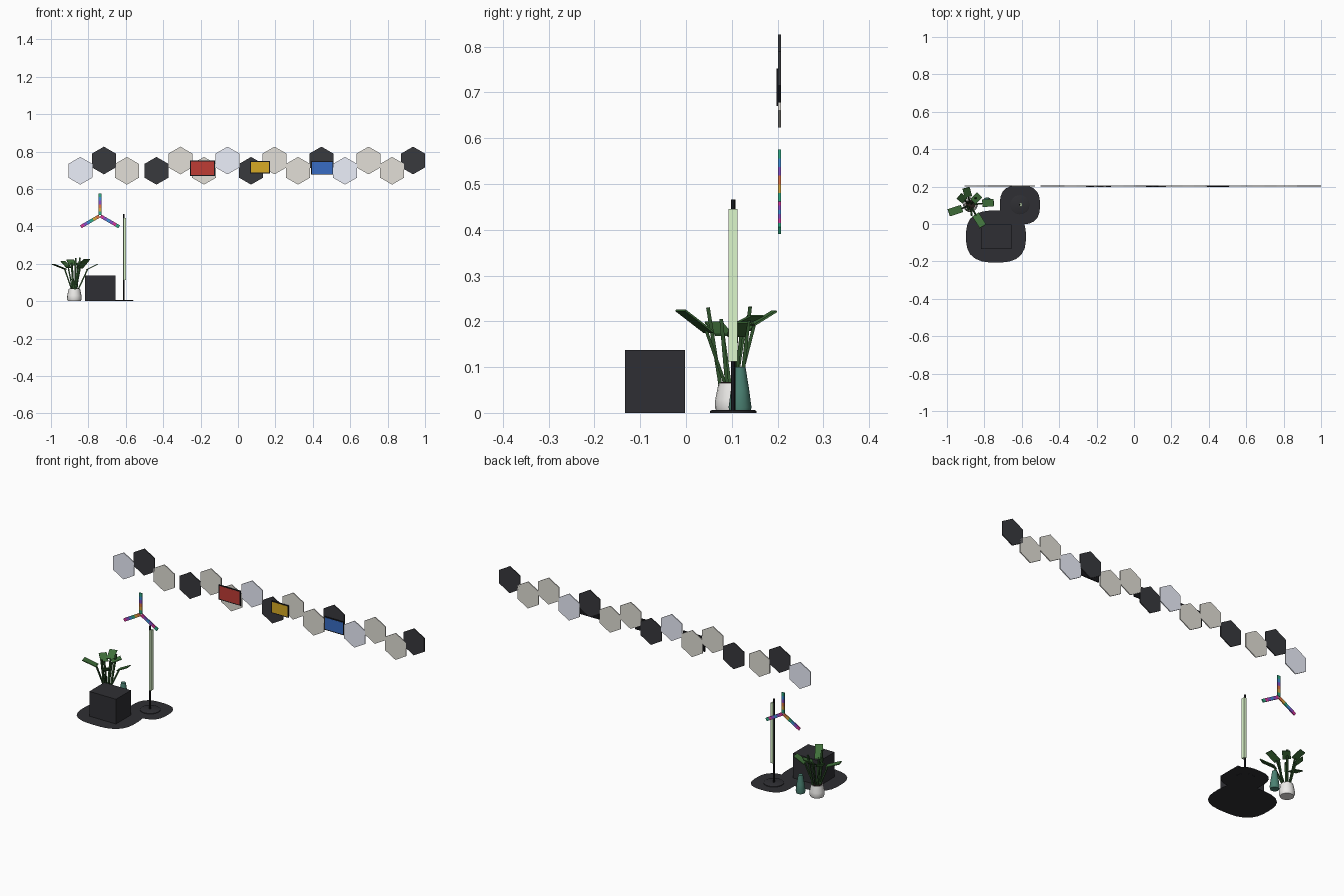
import bpy
from math import sin, cos, pi, radians
from mathutils import Vector, Matrix

if "Cube" in bpy.data.objects:
    bpy.data.objects.remove(bpy.data.objects["Cube"])

mats = {}


def paint(ob, name, rgb):
    if name not in mats:
        mats[name] = bpy.data.materials.new(name)
        mats[name].diffuse_color = (*rgb, 1)
    ob.data.materials.append(mats[name])


def mesh(name, verts, faces, col):
    me = bpy.data.meshes.new(name)
    me.from_pydata([tuple(v) for v in verts], [], faces)
    ob = bpy.data.objects.new(name, me)
    bpy.context.collection.objects.link(ob)
    paint(ob, *col)
    return ob


def box(name, x0, x1, y0, y1, z0, z1, col):
    bpy.ops.mesh.primitive_cube_add(size=1, location=((x0+x1)/2, (y0+y1)/2, (z0+z1)/2))
    ob = bpy.context.object
    ob.name = name
    ob.scale = (x1-x0, y1-y0, z1-z0)
    paint(ob, *col)
    return ob


def lathe(name, x, y, profile, n, col, smooth=False):
    verts = [(x+r*cos(2*pi*i/n), y+r*sin(2*pi*i/n), z) for r, z in profile for i in range(n)]
    faces = [(k*n+i, k*n+(i+1) % n, (k+1)*n+(i+1) % n, (k+1)*n+i)
             for k in range(len(profile)-1) for i in range(n)]
    faces += [tuple(reversed(range(n))), tuple(range(len(verts)-n, len(verts)))]
    ob = mesh(name, verts, faces, col)
    if smooth:
        bpy.ops.object.select_all(action='DESELECT')
        bpy.context.view_layer.objects.active = ob
        ob.select_set(True)
        bpy.ops.object.shade_smooth_by_angle()
    return ob


def bar(name, a, b, width, thick, side, col):
    """Box running from a to b; side gives the direction of its width."""
    a, b = Vector(a), Vector(b)
    d = (b-a).normalized()
    s = (Vector(side) - d*d.dot(Vector(side))).normalized()
    u = d.cross(s)
    ob = box(name, -.5, .5, -.5, .5, -.5, .5, col)
    rot = Matrix((s, u, d)).transposed().to_4x4()
    ob.matrix_world = Matrix.Translation((a+b)/2) @ rot @ Matrix.Diagonal((width, thick, (b-a).length, 1))
    return ob


BLACK = ("black", (.008, .008, .01))
DARK = ("charcoal", (.04, .041, .047))
MAT = ("mat_charcoal", (.028, .028, .033))
GREY = ("warm_grey", (.76, .74, .68))
PALE = ("pale_blue", (.84, .87, .97))

# wall of hexagon panels: x, raised row, colour
panels = [(-.843, 0, PALE), (-.717, 1, DARK), (-.594, 0, GREY), (-.436, 0, DARK),
          (-.308, 1, GREY), (-.182, 0, GREY), (-.056, 1, PALE), (.07, 0, DARK),
          (.195, 1, GREY), (.321, 0, GREY), (.446, 1, DARK), (.572, 0, PALE),
          (.698, 1, GREY), (.824, 0, GREY), (.936, 1, DARK)]
for x, up, col in panels:
    bpy.ops.mesh.primitive_cylinder_add(vertices=6, radius=.074, depth=.0055,
                                        location=(x, .2042, .752 if up else .697),
                                        rotation=(pi/2, 0, 0))
    bpy.context.object.name = "hexagon_panel"
    paint(bpy.context.object, *col)

# framed pictures
for x0, x1, z0, z1, col in [(-.257, -.123, .67, .752, ("red", (.52, .045, .035))),
                            (.064, .17, .682, .75, ("yellow", (.68, .4, .018))),
                            (.391, .509, .676, .75, ("blue", (.04, .15, .55)))]:
    box("picture_frame", x0, x1, .198, .203, z0, z1, BLACK)
    box("picture", x0+.005, x1-.005, .1972, .199, z0+.005, z1-.005, col)

# three-armed coloured wall light
hues = [("teal", (.03, .42, .24)), ("gold", (.7, .4, .05)), ("orange", (.75, .18, .06)),
        ("violet", (.25, .08, .6)), ("sky", (.05, .28, .7)), ("magenta", (.7, .04, .35))]
orders = [(0, 1, 2, 3, 4, 0), (5, 3, 4, 3, 5, 0), (2, 1, 0, 4, 3, 5)]
for ang, order in zip((90, 330, 210), orders):
    d = Vector((cos(radians(ang)), 0, sin(radians(ang))))
    c = Vector((-.738, .2042, .457))
    for i, h in enumerate(order):
        bar("light_segment", c+d*(.004+i*.019), c+d*(.004+(i+1)*.019), .0175, .0055,
            (-d.z, 0, d.x), hues[h])

# flat floor mats
for name, cx, cy, rx, ry, z in [("large_mat", -.738, -.067, .16, .139, 0),
                                ("small_mat", -.61, .102, .107, .104, .0006)]:
    pts = []
    for i in range(28):
        c, s = cos(2*pi*i/28), sin(2*pi*i/28)
        k = (abs(c)**2.8 + abs(s)**2.8)**(-1/2.8)
        pts.append((cx+rx*c*k, cy+ry*s*k, z))
    mesh(name, pts, [tuple(range(28))], MAT)

# box speaker
box("speaker_box", -.818, -.655, -.133, -.002, 0, .137, MAT)

# floor lamp
lathe("lamp_base", -.61, .103, [(.051, 0), (.051, .004), (.047, .006)], 32, MAT, True)
lathe("lamp_pole", -.611, .103, [(.005, .005), (.005, .466)], 12, BLACK, True)
box("lamp_strip", -.611, -.598, .093, .1125, .112, .445, ("glow", (.72, .93, .6)))

# plant pot with soil
PX, PY = -.875, .102
lathe("plant_pot", PX, PY, [(.034, 0), (.039, .012), (.038, .03), (.031, .065)], 16,
      ("white", (.85, .84, .82)), True)
lathe("soil", PX, PY, [(.027, .06), (.027, .067)], 16, ("soil", (.02, .013, .01)))

# stems and leaves: leaf root, leaf tip
leaves = [((-.92, .083, .17), (-.99, .06, .198)), ((-.847, .05, .176), (-.808, -.012, .224)),
          ((-.885, .145, .192), (-.898, .193, .222)), ((-.86, .12, .195), (-.825, .155, .212)),
          ((-.81, .11, .168), (-.75, .115, .198)), ((-.905, .125, .18), (-.935, .15, .212))]
STEM, LEAF = ("stem", (.028, .085, .024)), ("leaf", (.05, .16, .042))
for a, b in leaves:
    a, b = Vector(a), Vector(b)
    base = Vector((PX, PY, .06)) + Vector((a.x-PX, a.y-PY, 0))*.3
    bar("stem", base, a+(b-a)*.1, .007, .007, (1, 0, 0), STEM)
    bar("leaf", a, b, .04, .004, (-(b-a).y, (b-a).x, 0), LEAF)
# taller bare shoots
for x, y, z in [(-.868, .048, .23), (-.845, .14, .232), (-.89, .077, .205)]:
    bar("shoot", (PX+(x-PX)*.4, PY+(y-PY)*.5, .06), (x, y, z), .009, .008, (1, 0, 0), STEM)

# green vase
lathe("vase", -.785, .118, [(.022, 0), (.025, .012), (.02, .05), (.012, .1)], 12,
      ("vase_green", (.07, .22, .17)), True)

for m in bpy.data.materials:
    if m.users and not m.is_grease_pencil:
        m.use_nodes = True
        m.node_tree.nodes["Principled BSDF"].inputs["Base Color"].default_value = m.diffuse_color
